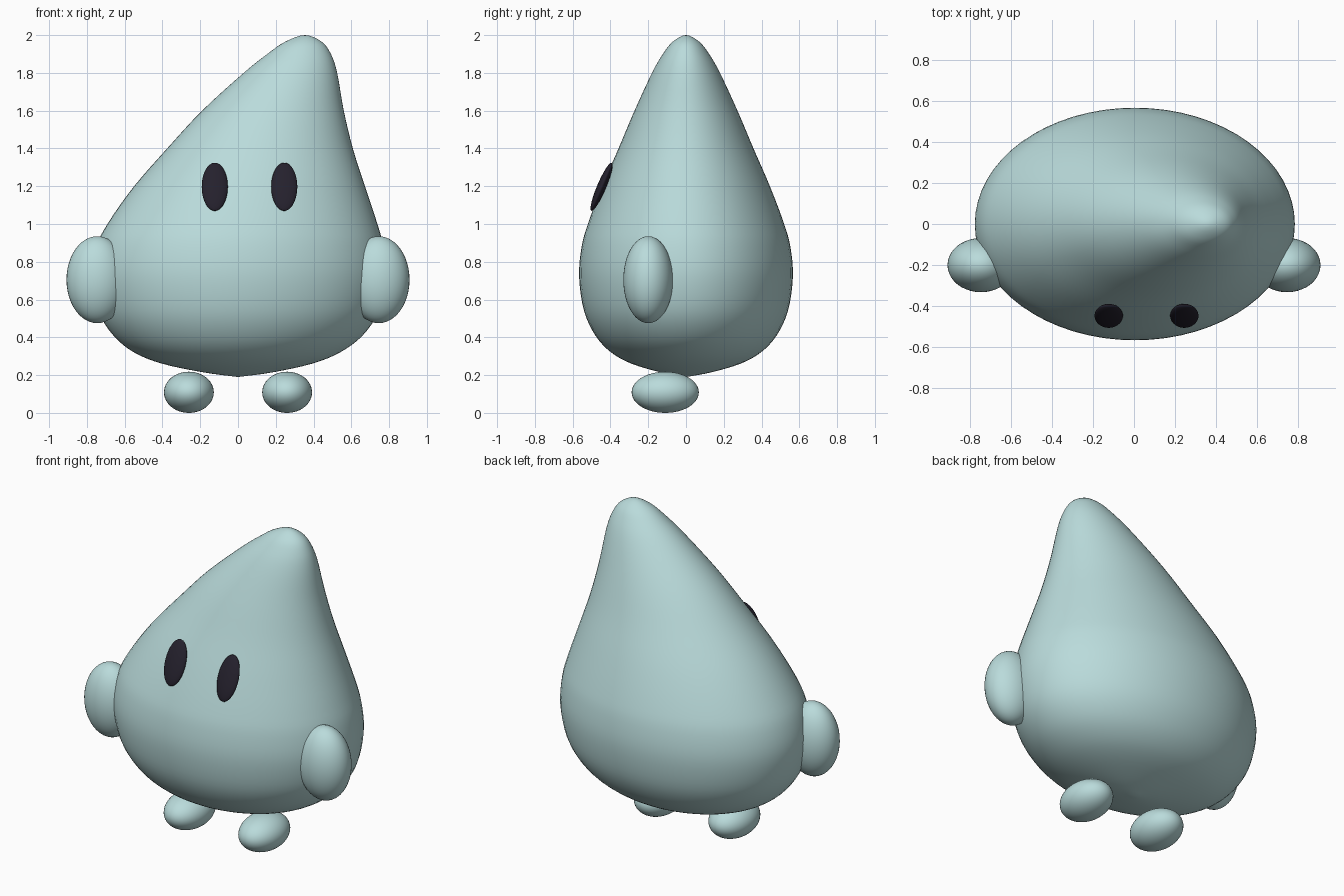
import bpy
import bmesh
import math
from mathutils import Vector, Euler

cube = bpy.data.objects.get("Cube")
if cube:
    bpy.data.objects.remove(cube, do_unlink=True)


def material(name, rgb, rough=0.6):
    m = bpy.data.materials.new(name)
    m.use_nodes = True
    m.diffuse_color = (*rgb, 1)
    bsdf = m.node_tree.nodes["Principled BSDF"]
    bsdf.inputs["Base Color"].default_value = (*rgb, 1)
    bsdf.inputs["Roughness"].default_value = rough
    return m


SKIN = material("pale teal", (0.49, 0.71, 0.71))
DARK = material("near black", (0.018, 0.015, 0.026))


def add_object(name, bm, mat):
    bmesh.ops.recalc_face_normals(bm, faces=bm.faces)
    for f in bm.faces:
        f.smooth = True
    mesh = bpy.data.meshes.new(name)
    bm.to_mesh(mesh)
    bm.free()
    mesh.materials.append(mat)
    ob = bpy.data.objects.new(name, mesh)
    bpy.context.collection.objects.link(ob)
    return ob


def ellipsoid(name, centre, radii, mat, tilt=0):
    bm = bmesh.new()
    bmesh.ops.create_uvsphere(bm, u_segments=40, v_segments=24, radius=1)
    ob = add_object(name, bm, mat)
    ob.location = centre
    ob.scale = radii
    ob.rotation_euler = Euler((math.radians(tilt), 0, 0))
    return ob


def catmull(a, b, c, d, t):
    return 0.5 * (2 * b + (c - a) * t + (2 * a - 5 * b + 4 * c - d) * t * t
                  + (3 * b - a - 3 * c + d) * t ** 3)


# Body: oval rings along a leaning teardrop outline (left edge, right edge, height)
OUTLINE = [Vector(p) for p in (
    (0, 0, 0.19), (-0.18, 0.18, 0.214), (-0.4, 0.39, 0.26), (-0.55, 0.54, 0.32),
    (-0.66, 0.66, 0.41), (-0.74, 0.745, 0.54), (-0.775, 0.782, 0.72),
    (-0.75, 0.77, 0.88), (-0.685, 0.735, 1.01), (-0.55, 0.672, 1.2),
    (-0.375, 0.608, 1.4), (-0.19, 0.56, 1.6), (0.03, 0.525, 1.8),
    (0.155, 0.492, 1.9), (0.25, 0.443, 1.965), (0.355, 0.355, 2.0))]
DEPTH = 0.727
SEGMENTS, STEPS = 64, 4

# The outline continues straight past the base and mirrors over the rounded tip
first = 2 * OUTLINE[0] - OUTLINE[1]
tip = OUTLINE[-2]
path = [first] + OUTLINE + [Vector((tip.y, tip.x, tip.z))]
rings = []
for i in range(1, len(path) - 2):
    for s in range(STEPS):
        rings.append(catmull(*path[i - 1:i + 3], s / STEPS))

bm = bmesh.new()
bottom = bm.verts.new((0, 0, OUTLINE[0].z))
top = bm.verts.new((OUTLINE[-1].x, 0, OUTLINE[-1].z))
loops = []
for left, right, z in rings[1:]:
    mid, half = (left + right) / 2, (right - left) / 2
    angles = [math.tau * k / SEGMENTS for k in range(SEGMENTS)]
    loops.append([bm.verts.new((mid + half * math.cos(a), half * DEPTH * math.sin(a), z))
                  for a in angles])
for k in range(SEGMENTS):
    n = (k + 1) % SEGMENTS
    for lo, hi in zip(loops, loops[1:]):
        bm.faces.new((lo[k], lo[n], hi[n], hi[k]))
    bm.faces.new((bottom, loops[0][n], loops[0][k]))
    bm.faces.new((top, loops[-1][k], loops[-1][n]))
add_object("body", bm, SKIN)

# Paired arms, feet and eyes
for side, sx in (("left", 1), ("right", -1)):
    ellipsoid(side + "_arm", (sx * 0.745, -0.2, 0.705), (0.163, 0.132, 0.23), SKIN)
    ellipsoid(side + "_foot", (sx * 0.26, -0.11, 0.109), (0.132, 0.178, 0.109), SKIN)
    ellipsoid(side + "_eye", (0.061 + sx * 0.184, -0.447, 1.197),
              (0.069, 0.024, 0.138), DARK, tilt=-23)
